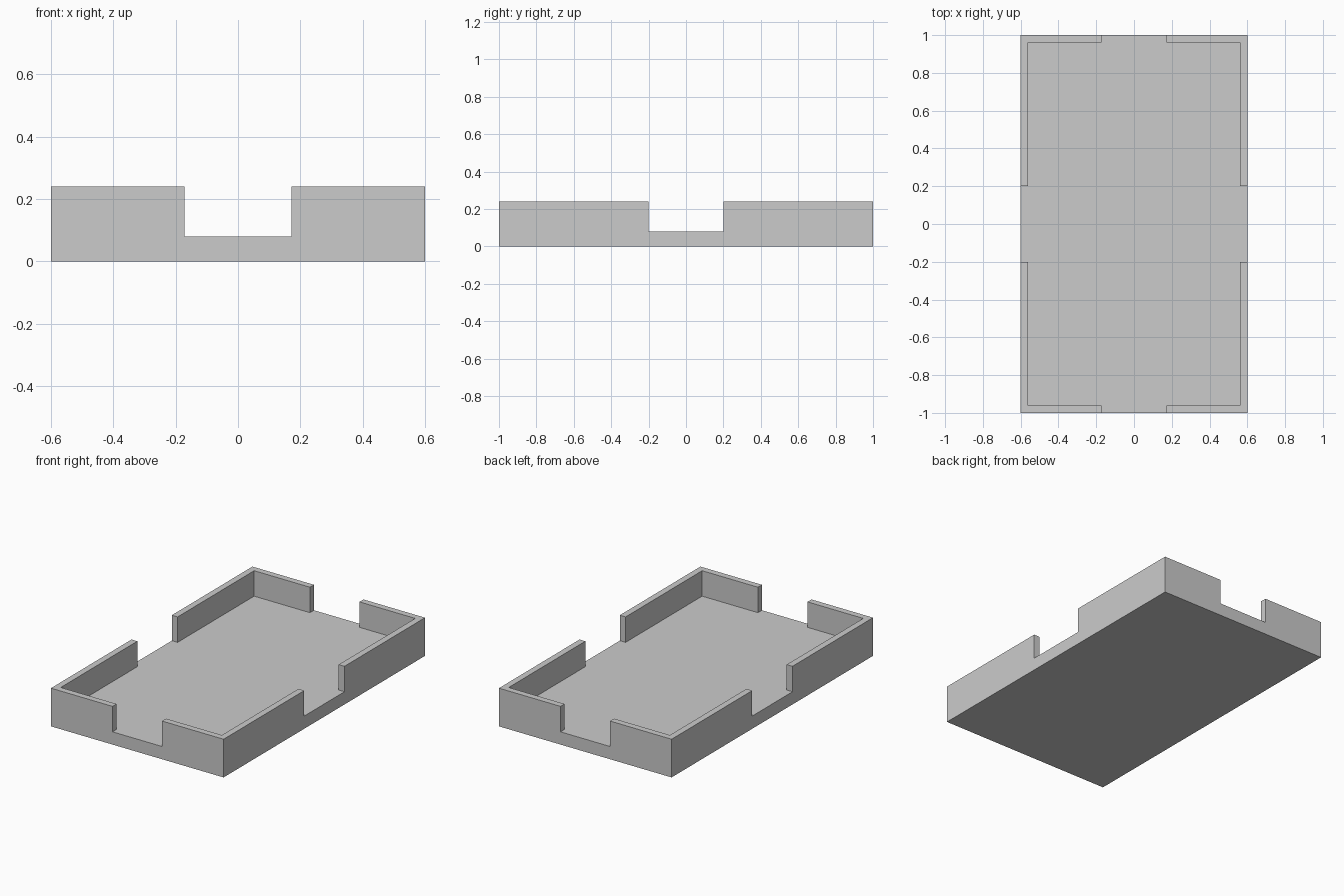
import bpy, bmesh
from mathutils import Vector

if "Cube" in bpy.data.objects:
    bpy.data.objects.remove(bpy.data.objects["Cube"])

W, L = 0.6, 1.0             # half width, half length
FLOOR, TOP = 0.08, 0.24     # floor level, wall top
T = 0.04                    # wall thickness
GAP_X, GAP_Y = 0.172, 0.2   # half widths of the side openings

# Floor slab
bm = bmesh.new()
bmesh.ops.create_cube(bm, size=1)
for v in bm.verts:
    v.co = Vector((v.co.x * 2 * W, v.co.y * 2 * L, (v.co.z + 0.5) * FLOOR))

# Cut lines for wall thickness and openings
def cut(axis, pos):
    n = Vector((0, 0, 0))
    n[axis] = 1
    bmesh.ops.bisect_plane(bm, geom=bm.verts[:] + bm.edges[:] + bm.faces[:],
                           plane_co=n * pos, plane_no=n)

for s in (-1, 1):
    for axis, values in ((0, (W - T, GAP_X)), (1, (L - T, GAP_Y))):
        for p in values:
            cut(axis, s * p)

# Four L-shaped corner walls raised from the slab rim
def is_wall(f):
    c = f.calc_center_median()
    x, y = abs(c.x), abs(c.y)
    rim = x > W - T or y > L - T
    return f.normal.z > 0.9 and rim and x > GAP_X - 1e-4 or \
        f.normal.z > 0.9 and x > W - T and y > GAP_Y

def in_opening(f):
    c = f.calc_center_median()
    return abs(c.x) < GAP_X or abs(c.y) < GAP_Y

bm.normal_update()
walls = [f for f in bm.faces if is_wall(f) and not in_opening(f)]
res = bmesh.ops.extrude_face_region(bm, geom=walls)
bmesh.ops.translate(bm, vec=(0, 0, TOP - FLOOR),
                    verts=[g for g in res["geom"] if isinstance(g, bmesh.types.BMVert)])
left = [f for f in walls if f.is_valid]
if left:
    bmesh.ops.delete(bm, geom=left, context='FACES')

# Merge flat areas into clean faces
bmesh.ops.dissolve_limit(bm, angle_limit=0.01, verts=bm.verts[:], edges=bm.edges[:])
bmesh.ops.recalc_face_normals(bm, faces=bm.faces[:])

mesh = bpy.data.meshes.new("tray")
bm.to_mesh(mesh)
bm.free()
bpy.context.collection.objects.link(bpy.data.objects.new("tray", mesh))
